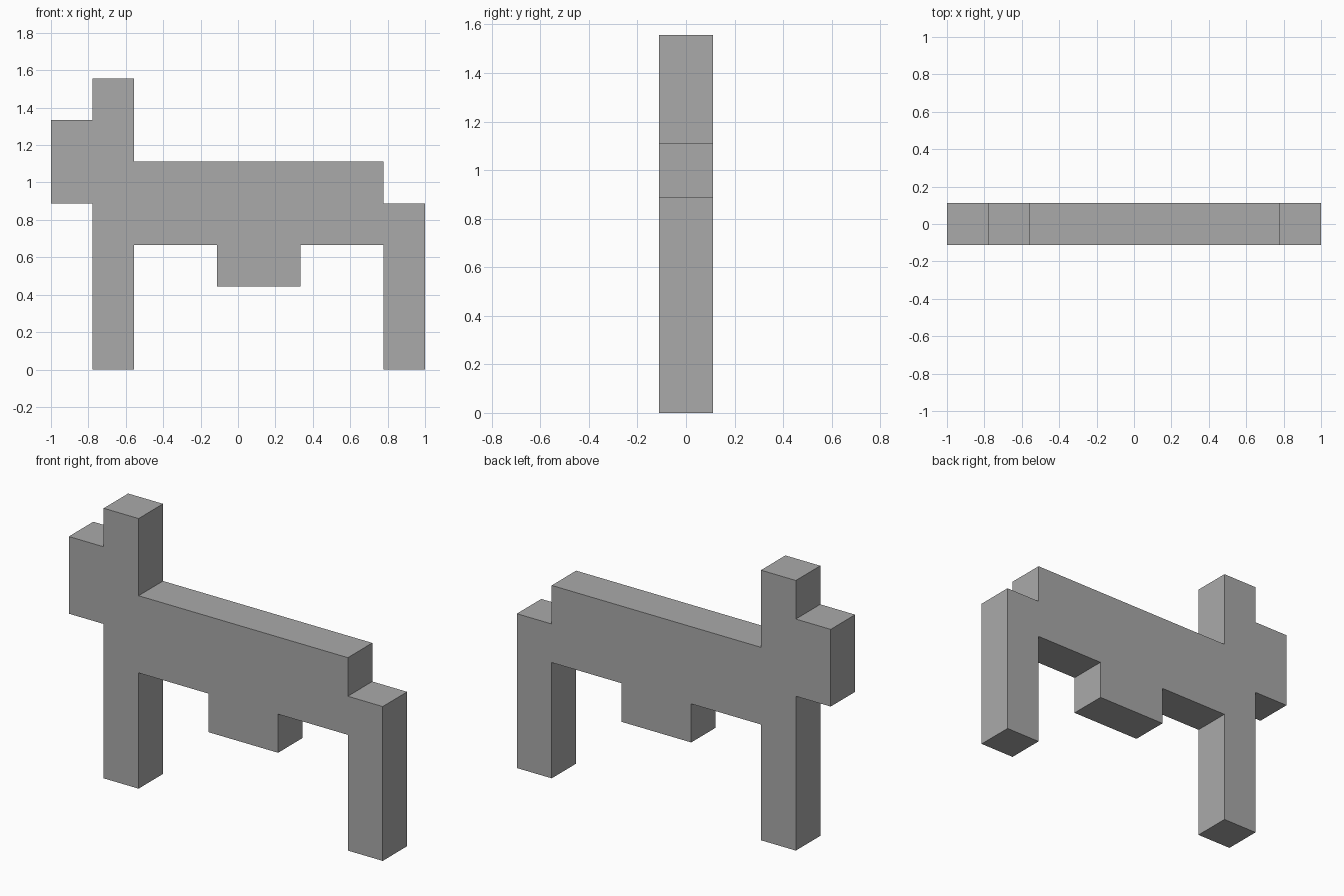
import bpy
import bmesh

cube = bpy.data.objects.get("Cube")
if cube:
    bpy.data.objects.remove(cube, do_unlink=True)

U = 2 / 9            # block size: the model is 9 blocks long and 7 high

grey = bpy.data.materials.new("plain grey")
grey.use_nodes = True
colour = (0.4, 0.4, 0.4, 1)
grey.diffuse_color = colour
grey.node_tree.nodes["Principled BSDF"].inputs["Base Color"].default_value = colour

# Side outline in blocks, drawn as one continuous solid
outline = [
    (1, 0), (2, 0), (2, 3),              # front leg
    (4, 3), (4, 2), (6, 2), (6, 3),      # belly block
    (8, 3), (8, 0), (9, 0), (9, 4),      # rear leg
    (8, 4), (8, 5), (2, 5),              # back
    (2, 7), (1, 7), (1, 6),              # neck and crown
    (0, 6), (0, 4), (1, 4),              # muzzle
]

# Extrude the outline one block deep
bm = bmesh.new()
verts = [bm.verts.new((x * U - 1, -U / 2, z * U)) for x, z in outline]
face = bm.faces.new(verts)
result = bmesh.ops.extrude_face_region(bm, geom=[face])
moved = [v for v in result["geom"] if isinstance(v, bmesh.types.BMVert)]
bmesh.ops.translate(bm, vec=(0, U, 0), verts=moved)
bmesh.ops.recalc_face_normals(bm, faces=bm.faces)

mesh = bpy.data.meshes.new("block_animal_body")
bm.to_mesh(mesh)
bm.free()
mesh.materials.append(grey)
body = bpy.data.objects.new("block_animal_body", mesh)
bpy.context.collection.objects.link(body)
